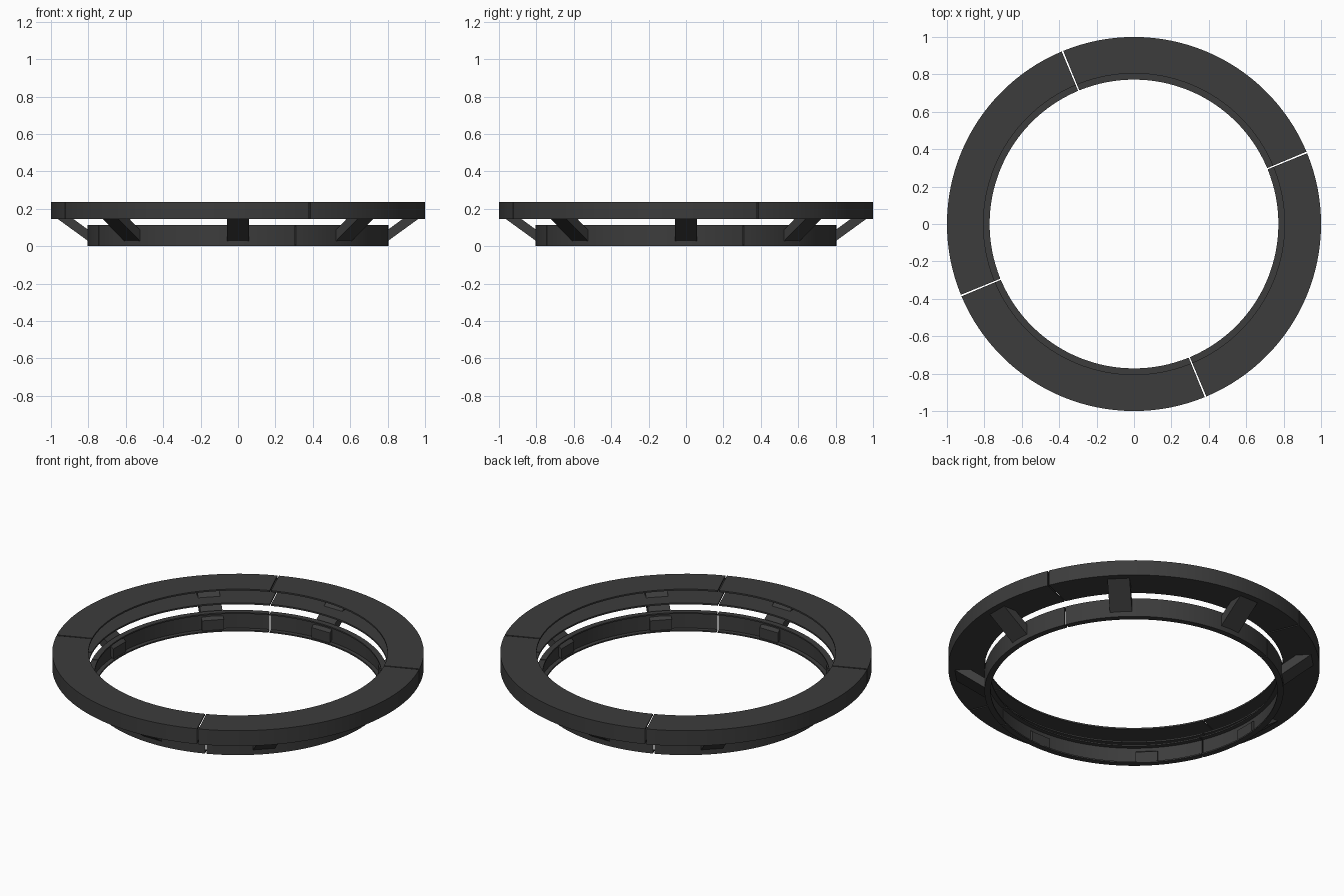
import bpy, bmesh
from math import cos, sin, pi, radians

if "Cube" in bpy.data.objects:
    bpy.data.objects.remove(bpy.data.objects["Cube"])

dark = bpy.data.materials.new("dark_metal")
dark.diffuse_color = (0.045, 0.045, 0.045, 1)
dark.use_nodes = True
dark.node_tree.nodes["Principled BSDF"].inputs["Base Color"].default_value = dark.diffuse_color
GAP = 0.008      # width of the joint between ring quarters
STEPS = 32       # facets per quarter


def finish(name, bm, smooth):
    bmesh.ops.recalc_face_normals(bm, faces=bm.faces)
    mesh = bpy.data.meshes.new(name)
    bm.to_mesh(mesh)
    bm.free()
    mesh.materials.append(dark)
    obj = bpy.data.objects.new(name, mesh)
    bpy.context.collection.objects.link(obj)
    if smooth:
        bpy.ops.object.select_all(action='DESELECT')
        obj.select_set(True)
        bpy.context.view_layer.objects.active = obj
        bpy.ops.object.shade_smooth_by_angle(angle=radians(30))
    return obj


def channel(r_in, r_out, z0, z1, t):
    """C-shaped section, open towards the ring centre."""
    return [(r_in, z0), (r_out, z0), (r_out, z1), (r_in, z1),
            (r_in, z1 - t), (r_out - t, z1 - t), (r_out - t, z0 + t), (r_in, z0 + t)]


def ring_quarter(name, profile, start):
    half = GAP / 2 / 0.9
    a0, a1 = start + half, start + pi / 2 - half
    bm = bmesh.new()
    rows = []
    for i in range(STEPS + 1):
        a = a0 + (a1 - a0) * i / STEPS
        rows.append([bm.verts.new((r * cos(a), r * sin(a), z)) for r, z in profile])
    n = len(profile)
    for p, q in zip(rows, rows[1:]):
        for j in range(n):
            k = (j + 1) % n
            bm.faces.new((p[j], p[k], q[k], q[j]))
    bm.faces.new(rows[0])
    bm.faces.new(rows[-1])
    finish(name, bm, True)


def strut(name, profile, width, a):
    bm = bmesh.new()
    sides = []
    for s in (-width / 2, width / 2):
        sides.append([bm.verts.new((r * cos(a) - s * sin(a), r * sin(a) + s * cos(a), z))
                      for r, z in profile])
    n = len(profile)
    for j in range(n):
        k = (j + 1) % n
        bm.faces.new((sides[0][j], sides[0][k], sides[1][k], sides[1][j]))
    bm.faces.new(sides[0])
    bm.faces.new(sides[1])
    finish(name, bm, False)


# Wide upper ring and narrow lower ring, each in four quarters
for i in range(4):
    start = radians(22.5 + 90 * i)
    ring_quarter(f"upper_ring_{i + 1}", channel(0.805, 1.0, 0.145, 0.236, 0.009), start)
    ring_quarter(f"lower_ring_{i + 1}", channel(0.772, 0.805, 0.0, 0.112, 0.008), start)

# Eight slanted struts poking through both channels
strut_profile = [(0.777, 0.010), (0.777, 0.070), (0.925, 0.178), (0.970, 0.150)]
for i in range(8):
    strut(f"strut_{i + 1}", strut_profile, 0.12, i * pi / 4)
